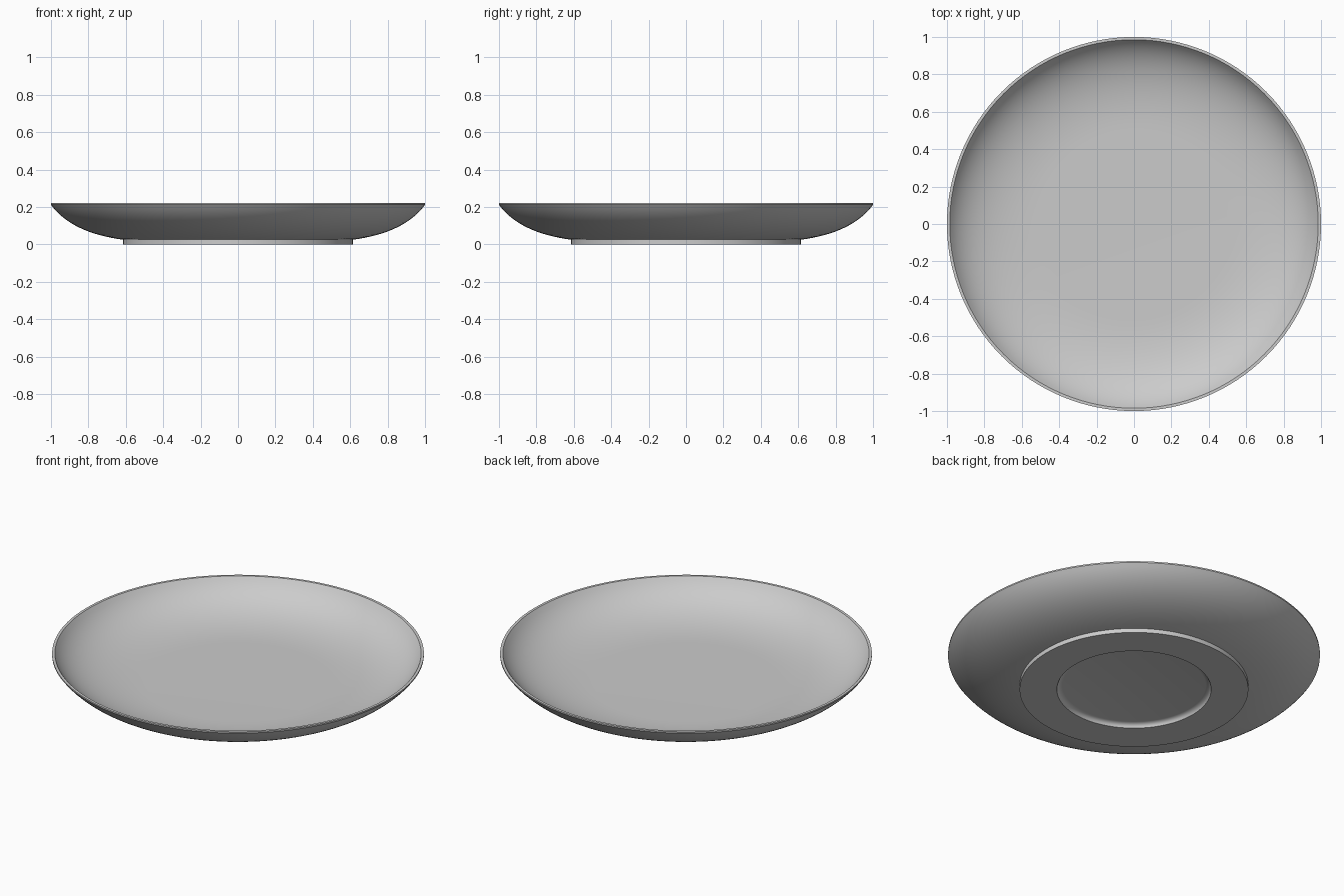
import bpy, bmesh, math

if "Cube" in bpy.data.objects:
    bpy.data.objects.remove(bpy.data.objects["Cube"])

SEGMENTS = 128


def arc(r0, z0, r1, z1, bulge, n=16):
    """Curve that leaves (r0, z0) nearly level and steepens towards (r1, z1)."""
    cr, cz = r0 + (r1 - r0) * bulge[0], z0 + (z1 - z0) * bulge[1]
    pts = []
    for i in range(n + 1):
        t = i / n
        a, b, c = (1 - t) ** 2, 2 * t * (1 - t), t * t
        pts.append((a * r0 + b * cr + c * r1, a * z0 + b * cz + c * z1))
    return pts


def lathe(name, profile, material):
    """Spin an (r, z) profile, starting and ending on the axis, round z."""
    bm = bmesh.new()
    rings = []
    for r, z in profile:
        if r < 1e-6:
            rings.append([bm.verts.new((0, 0, z))])
        else:
            rings.append([bm.verts.new((r * math.cos(2 * math.pi * i / SEGMENTS),
                                        r * math.sin(2 * math.pi * i / SEGMENTS), z))
                          for i in range(SEGMENTS)])
    for a, b in zip(rings, rings[1:]):
        for i in range(SEGMENTS):
            j = (i + 1) % SEGMENTS
            if len(a) == 1:
                bm.faces.new((a[0], b[j], b[i]))
            elif len(b) == 1:
                bm.faces.new((a[i], a[j], b[0]))
            else:
                bm.faces.new((a[i], a[j], b[j], b[i]))
    bmesh.ops.recalc_face_normals(bm, faces=bm.faces)
    mesh = bpy.data.meshes.new(name)
    bm.to_mesh(mesh)
    bm.free()
    obj = bpy.data.objects.new(name, mesh)
    bpy.context.collection.objects.link(obj)
    mesh.materials.append(material)
    bpy.context.view_layer.objects.active = obj
    obj.select_set(True)
    bpy.ops.object.shade_smooth_by_angle(angle=math.radians(30))
    return obj


glaze = bpy.data.materials.new("light grey glaze")
glaze.diffuse_color = (0.6, 0.6, 0.6, 1)
glaze.use_nodes = True
glaze.node_tree.nodes["Principled BSDF"].inputs["Base Color"].default_value = glaze.diffuse_color

# Underside: recess with a rounded corner, wide foot ring
profile = [(0, 0.025), (0.385, 0.025)]
profile += arc(0.385, 0.025, 0.415, 0.0, (0.85, 0.1), 6)[1:]
profile += [(0.615, 0.0), (0.615, 0.025)]
# Outer wall up to the rim
profile += arc(0.615, 0.025, 1.0, 0.212, (0.72, 0.2))[1:]
# Rim lip
profile += [(1.0, 0.22), (0.985, 0.22)]
# Inner bowl down to the flat centre
profile += arc(0.5, 0.052, 0.985, 0.22, (0.77, 0.0))[::-1][1:]
profile += [(0, 0.052)]

lathe("plate", profile, glaze)
